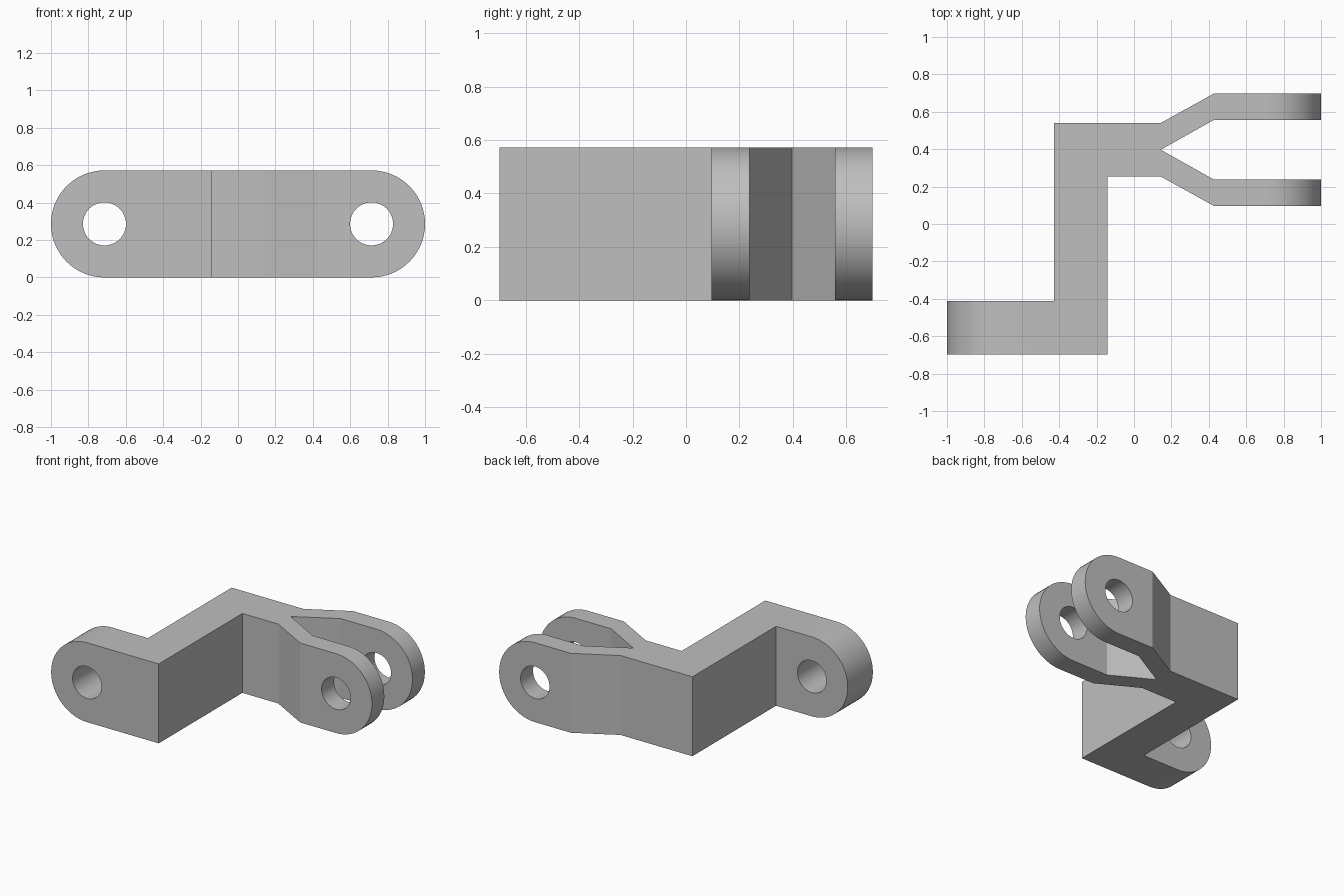
import bpy
import bmesh
import math

if "Cube" in bpy.data.objects:
    bpy.data.objects.remove(bpy.data.objects["Cube"], do_unlink=True)

HEIGHT = 0.572
RADIUS = HEIGHT / 2
BORE = 0.115
EYE_X = 1 - RADIUS
SEGMENTS = 64

# One plain metal colour
grey = bpy.data.materials.new("plain grey")
grey.use_nodes = True
colour = (0.52, 0.52, 0.52, 1)
grey.diffuse_color = colour
grey.node_tree.nodes["Principled BSDF"].inputs["Base Color"].default_value = colour


def prism(name, points, direction):
    """Extrude a closed outline of 3D points along a direction."""
    bm = bmesh.new()
    face = bm.faces.new([bm.verts.new(p) for p in points])
    ext = bmesh.ops.extrude_face_region(bm, geom=[face])
    moved = [v for v in ext["geom"] if isinstance(v, bmesh.types.BMVert)]
    bmesh.ops.translate(bm, verts=moved, vec=direction)
    bmesh.ops.recalc_face_normals(bm, faces=bm.faces)
    mesh = bpy.data.meshes.new(name)
    bm.to_mesh(mesh)
    bm.free()
    mesh.materials.append(grey)
    obj = bpy.data.objects.new(name, mesh)
    bpy.context.collection.objects.link(obj)
    return obj


def arc(cx, radius, start, sweep, steps):
    """Points of an arc in the front plane, around an eye centre."""
    angles = [start + sweep * i / steps for i in range(steps + 1)]
    return [(cx + radius * math.cos(a), -1, RADIUS + radius * math.sin(a))
            for a in angles]


def cut(target, cutter, operation):
    mod = target.modifiers.new(operation.title(), 'BOOLEAN')
    mod.operation = operation
    mod.solver = 'EXACT'
    mod.object = cutter
    bpy.context.view_layer.objects.active = target
    bpy.ops.object.modifier_apply(modifier=mod.name)
    bpy.data.objects.remove(cutter, do_unlink=True)


# Cranked arm with a forked end, drawn as a plan outline
MID = 0.397      # centre line of the fork
FRONT = -0.698
T = 0.143        # half thickness of the arm
fork = [(0.143, T), (0.428, 0.301), (1.05, 0.301),
        (1.05, 0.16), (0.428, 0.16), (0.143, 0)]
lower = [(x, MID - y) for x, y in fork]
upper = [(x, MID + y) for x, y in reversed(fork[:-1])]
outline = ([(-1.05, FRONT), (-T, FRONT), (-T, MID - T)] + lower + upper
           + [(-3 * T, MID + T), (-3 * T, FRONT + 2 * T), (-1.05, FRONT + 2 * T)])
bracket = prism("forked_bracket", [(x, y, -0.1) for x, y in outline], (0, 0, 0.8))

# Rounded ends: keep only what lies within a long slot shape
slot = (arc(EYE_X, RADIUS, -math.pi / 2, math.pi, SEGMENTS // 2)
        + arc(-EYE_X, RADIUS, math.pi / 2, math.pi, SEGMENTS // 2))
cut(bracket, prism("slot_cutter", slot, (0, 2, 0)), 'INTERSECT')

# Pin holes through both ends
for side in (-1, 1):
    ring = arc(side * EYE_X, BORE, 0, math.tau, SEGMENTS)[:-1]
    cut(bracket, prism("hole_cutter", ring, (0, 2, 0)), 'DIFFERENCE')

# Smooth curves, crisp edges
bpy.ops.object.select_all(action='DESELECT')
bracket.select_set(True)
bpy.context.view_layer.objects.active = bracket
bpy.ops.object.shade_smooth_by_angle(angle=math.radians(25))
